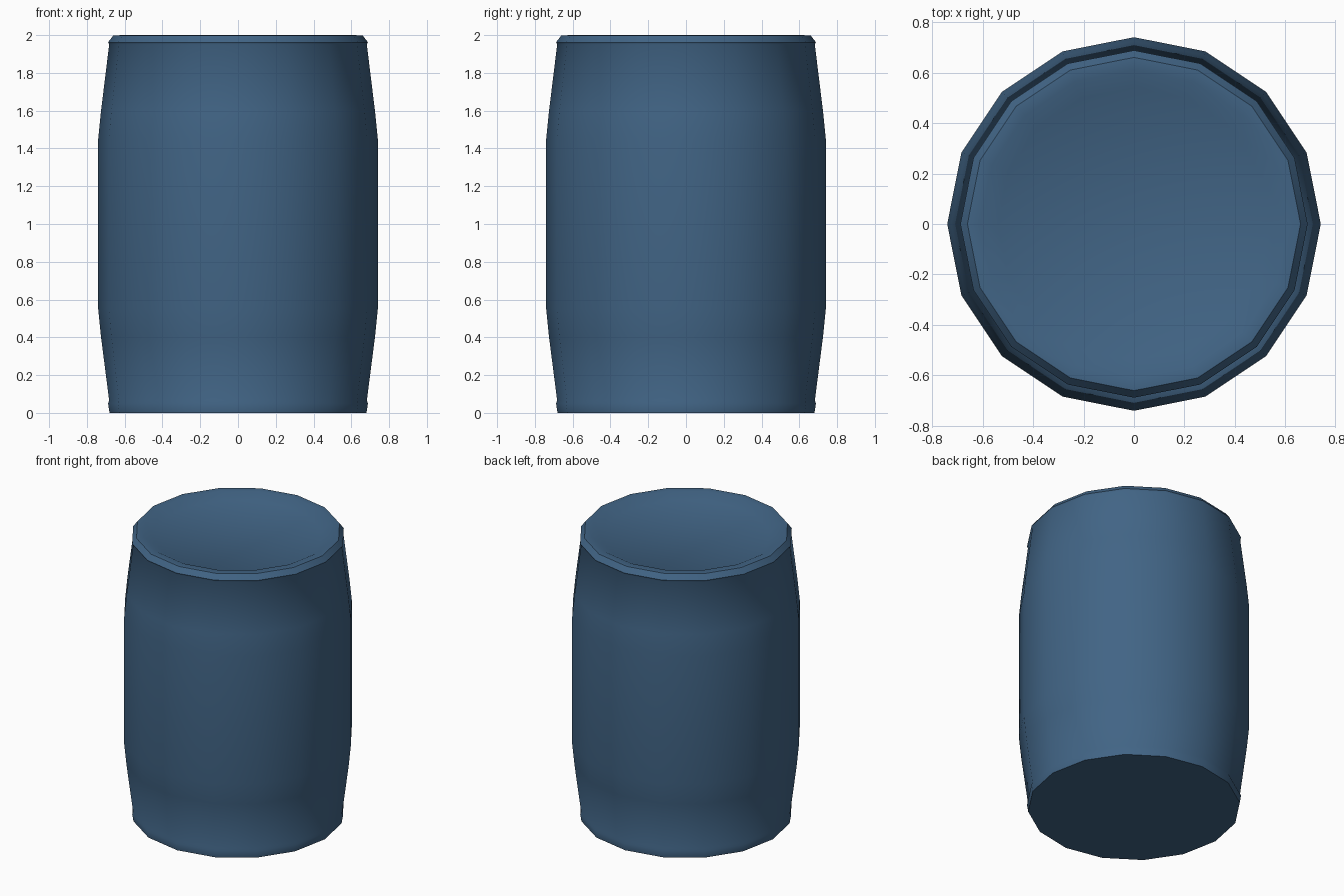
import bpy, bmesh, math

if "Cube" in bpy.data.objects:
    bpy.data.objects.remove(bpy.data.objects["Cube"])

SIDES = 16

blue = bpy.data.materials.new("drum blue")
blue.diffuse_color = (0.053, 0.128, 0.235, 1)
blue.use_nodes = True
blue.node_tree.nodes["Principled BSDF"].inputs["Base Color"].default_value = blue.diffuse_color

# Outer profile (radius, height), bottom to top, ending in the dished lid
PROFILE = [(0.68, 0.0), (0.688, 0.05), (0.682, 0.065), (0.725, 0.4), (0.74, 0.55),
           (0.74, 1.45), (0.725, 1.6), (0.682, 1.95), (0.688, 1.962), (0.66, 1.998),
           (0.61, 2.0), (0.54, 1.965)]


def lathe(name, profile, mat):
    bm = bmesh.new()
    rings = [[bm.verts.new((r * math.cos(2 * math.pi * i / SIDES),
                            r * math.sin(2 * math.pi * i / SIDES), z))
              for i in range(SIDES)] for r, z in profile]
    for low, high in zip(rings, rings[1:]):
        for i in range(SIDES):
            j = (i + 1) % SIDES
            bm.faces.new((low[i], low[j], high[j], high[i]))
    bm.faces.new(rings[0][::-1])
    bm.faces.new(rings[-1])
    mesh = bpy.data.meshes.new(name)
    bm.to_mesh(mesh)
    bm.free()
    mesh.materials.append(mat)
    obj = bpy.data.objects.new(name, mesh)
    bpy.context.collection.objects.link(obj)
    return obj


# Drum body with base band, top rim and recessed lid
drum = lathe("drum", PROFILE, blue)
bpy.context.view_layer.objects.active = drum
drum.select_set(True)
bpy.ops.object.shade_smooth_by_angle(angle=math.radians(40))
